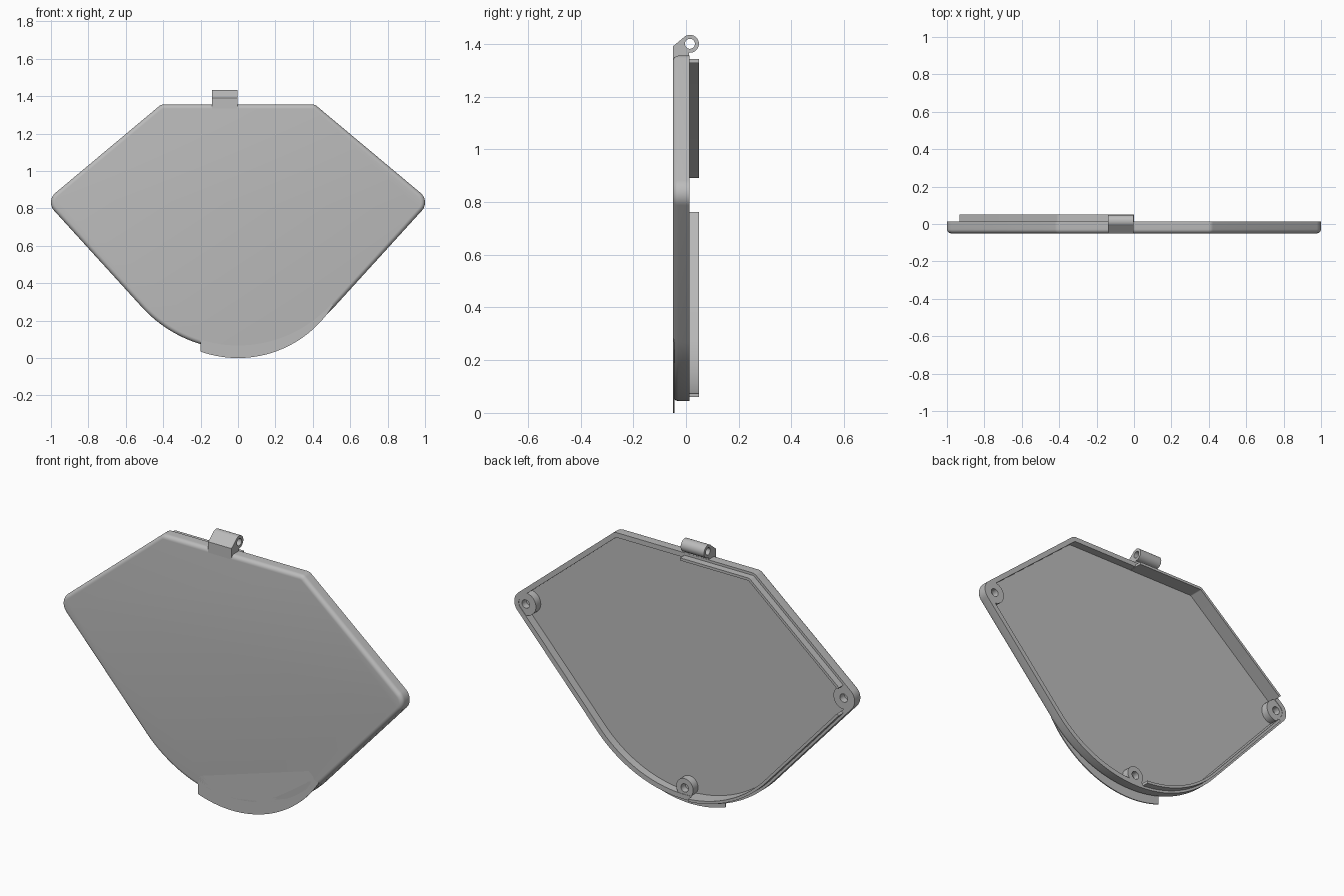
import bpy, bmesh
from math import sin, cos, radians, pi

cube = bpy.data.objects.get("Cube")
if cube:
    bpy.data.objects.remove(cube)

grey = bpy.data.materials.new("plain grey")
grey.use_nodes = True
COLOUR = (0.5, 0.5, 0.5, 1)
grey.diffuse_color = COLOUR
grey.node_tree.nodes["Principled BSDF"].inputs["Base Color"].default_value = COLOUR

FRONT, FLOOR, RIM, LIP = -0.05, -0.03, 0.013, 0.05
UPPER, LOWER = 50.1, -42.7          # normals of the two slanted edges, degrees
TOP_C, SIDE_C, BOTTOM_C = (0.397, 1.315), (0.934, 0.832), (0, 0.74)
TOP_R, SIDE_R, BOTTOM_R = 0.04, 0.066, 0.695


def arc(centre, r, a0, a1, n):
    angles = [radians(a0 + (a1 - a0) * i / n) for i in range(n + 1)]
    return [(centre[0] + r * cos(a), centre[1] + r * sin(a)) for a in angles]


def mirrored(points):
    return [(-x, z) for x, z in reversed(points)]


def finish(name, bm):
    bmesh.ops.recalc_face_normals(bm, faces=bm.faces)
    mesh = bpy.data.meshes.new(name)
    bm.to_mesh(mesh)
    bm.free()
    mesh.materials.append(grey)
    obj = bpy.data.objects.new(name, mesh)
    bpy.context.collection.objects.link(obj)
    bpy.ops.object.select_all(action="DESELECT")
    obj.select_set(True)
    bpy.context.view_layer.objects.active = obj
    bpy.ops.object.shade_smooth_by_angle(angle=radians(30))
    return obj


def loft(name, rings, closed=False):
    """Bridge equal loops of 3D points; cap the ends, or join last to first."""
    bm = bmesh.new()
    loops = [[bm.verts.new(p) for p in ring] for ring in rings]
    pairs = list(zip(loops, loops[1:]))
    if closed:
        pairs.append((loops[-1], loops[0]))
    for a, b in pairs:
        for i in range(len(a)):
            j = (i + 1) % len(a)
            bm.faces.new((a[i], a[j], b[j], b[i]))
    if not closed:
        bm.faces.new(loops[0])
        bm.faces.new(loops[-1])
    return finish(name, bm)


def at(points, y):
    return [(x, y, z) for x, z in points]


def outline(d):
    """Cover outline moved inward by d."""
    half = (arc(BOTTOM_C, BOTTOM_R - d, -90, LOWER, 24)
            + arc(SIDE_C, SIDE_R - d, LOWER, UPPER, 14)
            + arc(TOP_C, TOP_R - d, UPPER, 90, 6))
    return half + mirrored(half)[:-1]


# Shallow tray with a rounded front edge
WALL, FILLET = 0.026, 0.022
profile = [(WALL, FLOOR), (WALL, RIM), (0, RIM)]
for i in range(7):
    a = i / 6 * pi / 2
    profile.append((FILLET * (1 - cos(a)), FRONT + FILLET * (1 - sin(a))))
loft("cover_shell", [at(outline(d), y) for d, y in profile])


# Locating lips along the right half of the rim
def upper_lip(d):
    corner = arc(TOP_C, TOP_R - d, UPPER, 90, 6)
    x, z = arc(SIDE_C, SIDE_R - d, UPPER, UPPER, 1)[0]
    end = (x - 0.045 * sin(radians(UPPER)), z + 0.045 * cos(radians(UPPER)))
    return mirrored([end] + corner + [(0, 1.355 - d)])


def lower_lip(d):
    x, z = arc(SIDE_C, SIDE_R - d, LOWER, LOWER, 1)[0]
    end = (x + 0.06 * sin(radians(LOWER)), z - 0.06 * cos(radians(LOWER)))
    return mirrored(arc(BOTTOM_C, BOTTOM_R - d, -86, LOWER, 24) + [end])


for name, path in (("upper_lip", upper_lip), ("lower_lip", lower_lip)):
    outer, inner = path(0.013), path(0.027)
    sections = [[(o[0], FLOOR, o[1]), (o[0], LIP, o[1]), (i[0], LIP, i[1]), (i[0], FLOOR, i[1])]
                for o, i in zip(outer, inner)]
    loft(name, sections)

# Screw bosses with blind holes
for name, centre, r in (("left_boss", SIDE_C, 0.06),
                        ("right_boss", (-SIDE_C[0], SIDE_C[1]), 0.06),
                        ("bottom_boss", (0, 0.105), 0.05)):
    steps = [(r, FLOOR - 0.005), (r, RIM - 0.002), (0.022, RIM - 0.002), (0.022, FLOOR + 0.005)]
    loft(name, [at(arc(centre, k, 0, 348.75, 31), y) for k, y in steps])

# Thin curved flange at the bottom of the front face
edge = arc((0, 0.6), 0.6, -109.5, -32, 32)
flange = edge + [(0.45, 0.33), (-0.2, 0.13)]
loft("bottom_flange", [at(flange, FRONT), at(flange, FRONT + 0.006)])

# Hinge knuckle: a bracket wrapped around a pin hole, built as (y, z) sections
PIN = (0.015, 1.4)
hole = arc(PIN, 0.019, -90, 258.75, 31)
rim = arc(PIN, 0.034, -90, 258.75, 31)
ends = (-0.14, -0.003)
loft("hinge_knuckle", [[(ends[0], y, z) for y, z in hole], [(ends[0], y, z) for y, z in rim],
                       [(ends[1], y, z) for y, z in rim], [(ends[1], y, z) for y, z in hole]], True)
bracket = [(FRONT, 1.33), (FRONT, 1.39), (-0.004, 1.428), (-0.013, 1.419), (-0.019, 1.4),
           (-0.013, 1.381), (0.0, 1.37), (0.012, 1.366), (0.012, 1.33)]
loft("hinge_bracket", [[(x, y, z) for y, z in bracket] for x in ends])
